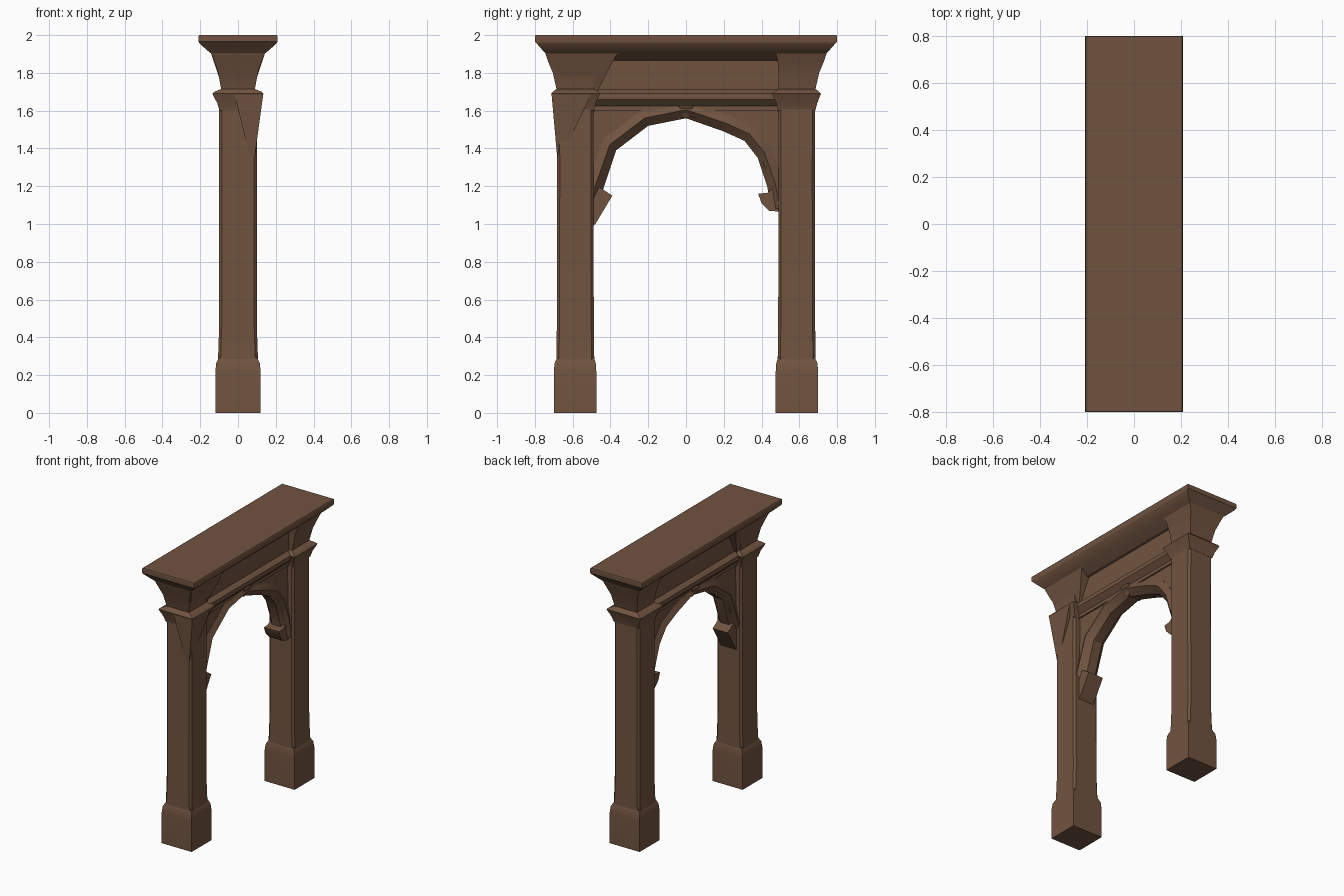
import bpy, bmesh, math

cube = bpy.data.objects.get("Cube")
if cube:
    bpy.data.objects.remove(cube, do_unlink=True)

brown = bpy.data.materials.new("brown wood")
brown.use_nodes = True
colour = (0.165, 0.088, 0.052, 1)
brown.diffuse_color = colour
brown.node_tree.nodes["Principled BSDF"].inputs["Base Color"].default_value = colour


def skin(name, rings, closed=False):
    """Join matching rings of points; cap the ends unless the run is closed."""
    bm = bmesh.new()
    loops = [[bm.verts.new(p) for p in ring] for ring in rings]
    n = len(loops[0])
    pairs = list(zip(loops, loops[1:]))
    for a, b in pairs:
        for i in range(n):
            j = (i + 1) % n
            bm.faces.new((a[i], a[j], b[j], b[i]))
    bm.faces.new(loops[0])
    bm.faces.new(loops[-1])
    bmesh.ops.recalc_face_normals(bm, faces=bm.faces[:])
    mesh = bpy.data.meshes.new(name)
    bm.to_mesh(mesh)
    bm.free()
    mesh.materials.append(brown)
    ob = bpy.data.objects.new(name, mesh)
    bpy.context.collection.objects.link(ob)
    bpy.ops.object.select_all(action='DESELECT')
    ob.select_set(True)
    bpy.context.view_layer.objects.active = ob
    bpy.ops.object.shade_smooth_by_angle(angle=math.radians(28))
    return ob


def rect(z, hx, y0, y1, c=0.0):
    """Horizontal rectangle, with corners cut by c if given."""
    if not c:
        return [(-hx, y0, z), (hx, y0, z), (hx, y1, z), (-hx, y1, z)]
    return [(-hx + c, y0, z), (hx - c, y0, z), (hx, y0 + c, z), (hx, y1 - c, z),
            (hx - c, y1, z), (-hx + c, y1, z), (-hx, y1 - c, z), (-hx, y0 + c, z)]


def extrude_x(name, outline, hx):
    return skin(name, [[(x, y, z) for y, z in outline] for x in (-hx, hx)])


# Pillars, built outward along s (front is -1, back is +1)
for s, side in ((-1, "front"), (1, "back")):
    def block(name, sections, c=0.0):
        skin(side + name, [rect(z, hx, *sorted((s * a, s * b)), c)
                           for z, hx, a, b in sections])

    block("_pillar_base", [(0, 0.12, 0.475, 0.70), (0.22, 0.12, 0.475, 0.70),
                           (0.265, 0.115, 0.478, 0.695), (0.30, 0.096, 0.49, 0.68)])
    block("_pillar_shaft", [(0.25, 0.107, 0.485, 0.687), (0.45, 0.10, 0.488, 0.684),
                            (1.30, 0.10, 0.49, 0.682), (1.66, 0.10, 0.488, 0.684)], 0.014)
    block("_capital", [(1.60, 0.098, 0.488, 0.685), (1.64, 0.11, 0.478, 0.695),
                       (1.69, 0.136, 0.455, 0.714), (1.70, 0.125, 0.465, 0.705),
                       (1.715, 0.088, 0.488, 0.685)])
    block("_neck", [(1.69, 0.085, 0.49, 0.68), (1.80, 0.105, 0.49, 0.705),
                    (1.86, 0.125, 0.485, 0.73), (1.92, 0.15, 0.475, 0.75)])

# Uneven flares on the front pillar: one running down a corner, one fanning up
skin("front_capital_flare", [
    [(0.07, -0.67, 1.33), (0.085, -0.67, 1.33), (0.085, -0.68, 1.33), (0.07, -0.68, 1.33)],
    [(-0.02, -0.50, 1.69), (0.134, -0.50, 1.69), (0.134, -0.712, 1.69), (-0.02, -0.712, 1.69)]])
skin("front_neck_fan", [
    rect(1.70, 0.075, -0.66, -0.47), rect(1.91, 0.145, -0.73, -0.36)])

# Cornice with a flaring underside
skin("cornice", [rect(z, hx, -hy, hy) for z, hx, hy in (
    (1.865, 0.085, 0.69), (1.89, 0.125, 0.73), (1.915, 0.158, 0.755),
    (1.955, 0.203, 0.79), (1.965, 0.208, 0.80), (1.995, 0.208, 0.80), (2.0, 0.205, 0.797))])

# Recessed panel and moulded ledge between the pillars
skin("lintel_panel", [rect(1.60, 0.065, -0.5, 0.5), rect(1.88, 0.065, -0.5, 0.5)])
ledge = [(0.06, 1.715), (0.098, 1.69), (0.098, 1.66), (0.065, 1.625)]
ledge += [(-x, z) for x, z in reversed(ledge)]
skin("ledge", [[(x, y, z) for x, z in ledge] for y in (-0.49, 0.49)])

# Arch: inner edge, chamfered rib and flat spandrel behind it
arch = [(-0.49, 1.08), (-0.44, 1.18), (-0.37, 1.39), (-0.20, 1.52), (0, 1.56),
        (0.20, 1.49), (0.31, 1.44), (0.38, 1.35), (0.43, 1.20), (0.45, 1.08)]
centre_z = 1.05


def grow(y, z, d):
    """Move an arch point away from the arch centre by d."""
    dz = z - centre_z
    r = math.hypot(y, dz)
    return y * (1 + d / r), z + dz * d / r


rib = [(-0.035, 0), (0.035, 0), (0.08, 0.045), (0.058, 0.09), (-0.058, 0.09), (-0.08, 0.045)]
skin("arch_rib", [[(x, *grow(y, z, d)) for x, d in rib] for y, z in arch])
for s, side in ((-1, "front"), (1, "back")):
    half = [grow(y, z, 0.02) for y, z in arch if y * s >= 0]
    half.sort(key=lambda p: abs(p[0]))
    extrude_x(side + "_spandrel", [(0, 1.66)] + half + [(s * 0.5, 1.08), (s * 0.5, 1.66)], 0.055)

# Small keystone and pointed corbels at the feet of the arch
skin("keystone", [rect(1.56, 0.05, -0.01, 0.01), rect(1.63, 0.085, -0.04, 0.04)])
extrude_x("front_corbel", [(-0.50, 0.98), (-0.48, 1.0), (-0.39, 1.15),
                           (-0.435, 1.18), (-0.50, 1.22)], 0.06)
extrude_x("back_corbel", [(0.50, 1.065), (0.44, 1.07), (0.40, 1.11), (0.382, 1.16),
                          (0.43, 1.165), (0.50, 1.22)], 0.06)
